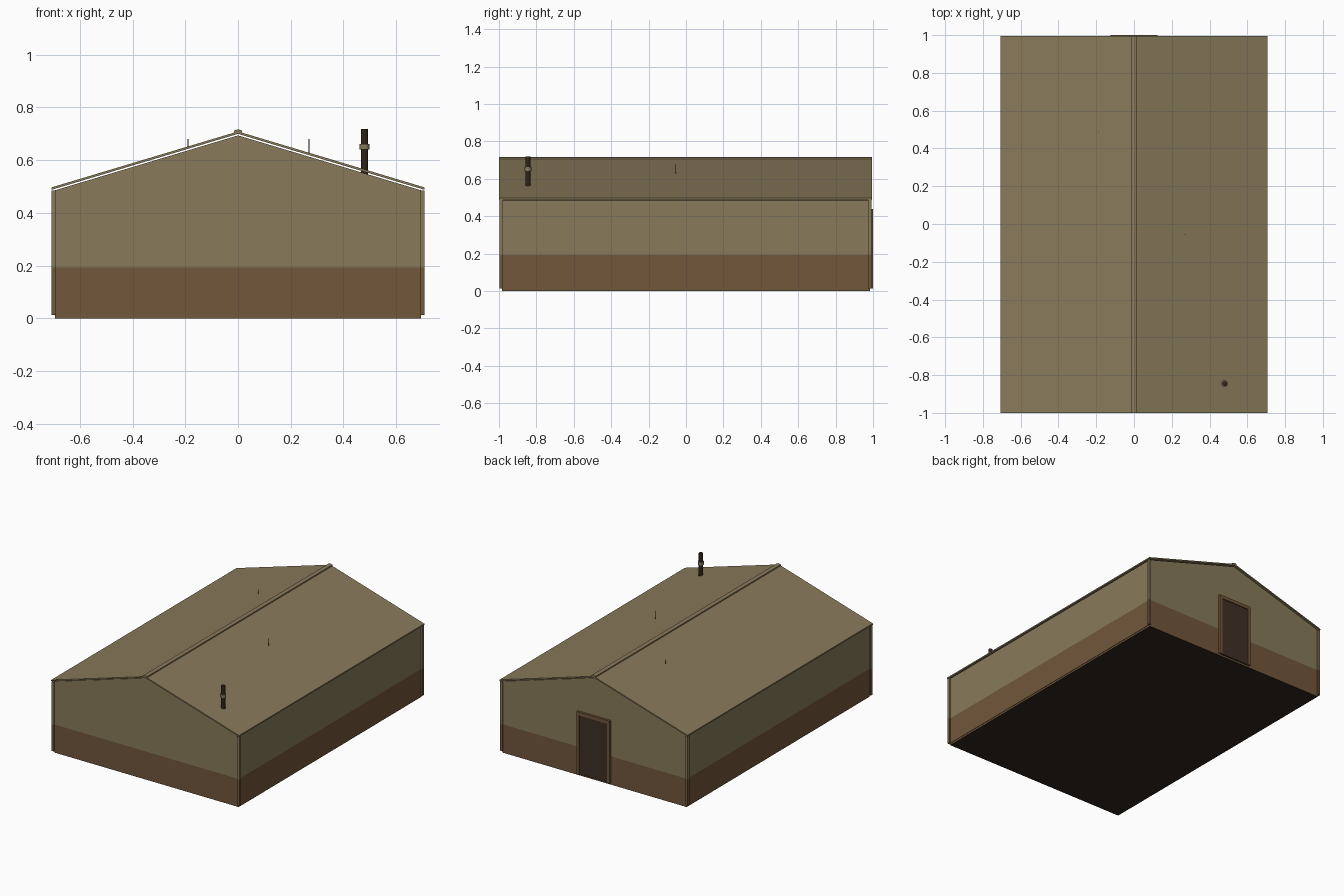
import bpy, bmesh, math

if "Cube" in bpy.data.objects:
    bpy.data.objects.remove(bpy.data.objects["Cube"])


def material(name, r, g, b):
    lin = [((c / 255 + 0.055) / 1.055) ** 2.4 for c in (r, g, b)]
    m = bpy.data.materials.new(name)
    m.diffuse_color = (*lin, 1)
    m.use_nodes = True
    m.node_tree.nodes["Principled BSDF"].inputs["Base Color"].default_value = m.diffuse_color
    return m


OLIVE = material("olive cladding", 136, 122, 90)
BROWN = material("brown base band", 113, 87, 59)
DOOR = material("dark brown door", 63, 47, 38)
METAL = material("dark flue metal", 46, 37, 26)
FLOOR = material("dark underside", 44, 37, 29)

BAND = 0.193            # top of the brown band
SLOPE = 0.30            # roof pitch
RIDGE = 0.700           # underside of roof at the ridge


def finish(name, bm, mats):
    bmesh.ops.recalc_face_normals(bm, faces=bm.faces)
    me = bpy.data.meshes.new(name)
    bm.to_mesh(me)
    bm.free()
    for m in mats:
        me.materials.append(m)
    ob = bpy.data.objects.new(name, me)
    bpy.context.collection.objects.link(ob)
    return ob


def prism(name, profile, y0, y1, mats, banded=False):
    """Extrude an x/z profile along y, optionally two-coloured by height."""
    bm = bmesh.new()
    face = bm.faces.new([bm.verts.new((x, y0, z)) for x, z in profile])
    ext = bmesh.ops.extrude_face_region(bm, geom=[face])["geom"]
    verts = [v for v in ext if isinstance(v, bmesh.types.BMVert)]
    bmesh.ops.translate(bm, verts=verts, vec=(0, y1 - y0, 0))
    if banded:
        geom = bm.verts[:] + bm.edges[:] + bm.faces[:]
        bmesh.ops.bisect_plane(bm, geom=geom, plane_co=(0, 0, BAND), plane_no=(0, 0, 1))
        for f in bm.faces:
            f.material_index = int(f.calc_center_median().z < BAND)
    return finish(name, bm, mats)


def rect(x0, x1, z0, z1):
    return [(x0, z0), (x1, z0), (x1, z1), (x0, z1)]


def tube(name, x, y, z0, z1, radius, sides, mat):
    bpy.ops.mesh.primitive_cylinder_add(vertices=sides, radius=radius, depth=z1 - z0,
                                        location=(x, y, (z0 + z1) / 2))
    ob = bpy.context.object
    ob.name = name
    ob.data.materials.append(mat)
    if sides > 8:
        bpy.ops.object.shade_smooth_by_angle(angle=math.radians(35))
    return ob


def roof_z(x, offset=0.0):
    return RIDGE + offset - SLOPE * abs(x)


# Floor slab, dark underneath
slab = prism("floor_slab", rect(-0.695, 0.695, 0, 0.012), -0.985, 0.985, [BROWN, FLOOR])
for p in slab.data.polygons:
    p.material_index = int(p.normal.z < -0.5)

# Gabled walls, stopping just short of the roof
W = 0.698
prism("walls", [(-W, 0.012), (W, 0.012), (W, roof_z(W, -0.006)),
                (0, RIDGE - 0.006), (-W, roof_z(W, -0.006))],
      -0.988, 0.985, [OLIVE, BROWN], True)

# Corner trims
for sx in (-1, 1):
    for end, (y0, y1) in (("front", (-0.996, -0.978)), ("back", (0.974, 0.992))):
        side = "right" if sx > 0 else "left"
        prism(f"corner_trim_{end}_{side}",
              rect(*sorted((sx * 0.690, sx * 0.707)), 0.012, 0.485),
              y0, y1, [OLIVE, BROWN], True)

# Roof sheets, one folded profile
E, T = 0.708, 0.009
prism("roof", [(-E, roof_z(E)), (0, RIDGE), (E, roof_z(E)),
               (E, roof_z(E, T)), (0, RIDGE + T), (-E, roof_z(E, T))],
      -1.0, 0.995, [OLIVE])

# Ridge cap
R = 0.015
prism("ridge_cap", [(-R, roof_z(R, T - 0.001)), (0, RIDGE + T - 0.001), (R, roof_z(R, T - 0.001)),
                    (R, roof_z(R, T + 0.008)), (0, RIDGE + T + 0.008), (-R, roof_z(R, T + 0.008))],
      -1.0, 0.995, [OLIVE])

# Back door and its surround
prism("door_frame", [(-0.125, 0.012), (-0.105, 0.012), (-0.105, 0.415), (0.105, 0.415),
                     (0.105, 0.012), (0.125, 0.012), (0.125, 0.438), (-0.125, 0.438)],
      0.98, 1.0, [BROWN])
prism("door", rect(-0.105, 0.105, 0.012, 0.415), 0.98, 0.994, [DOOR])

# Flue pipe with collar
tube("flue_pipe", 0.48, -0.845, 0.545, 0.718, 0.013, 12, METAL)
tube("flue_collar", 0.48, -0.845, 0.641, 0.662, 0.019, 12, OLIVE)

# Thin roof rods
for name, x, y in (("left_roof_rod", -0.19, 0.49), ("right_roof_rod", 0.27, -0.055)):
    tube(name, x, y, roof_z(x), 0.68, 0.002, 6, METAL)
